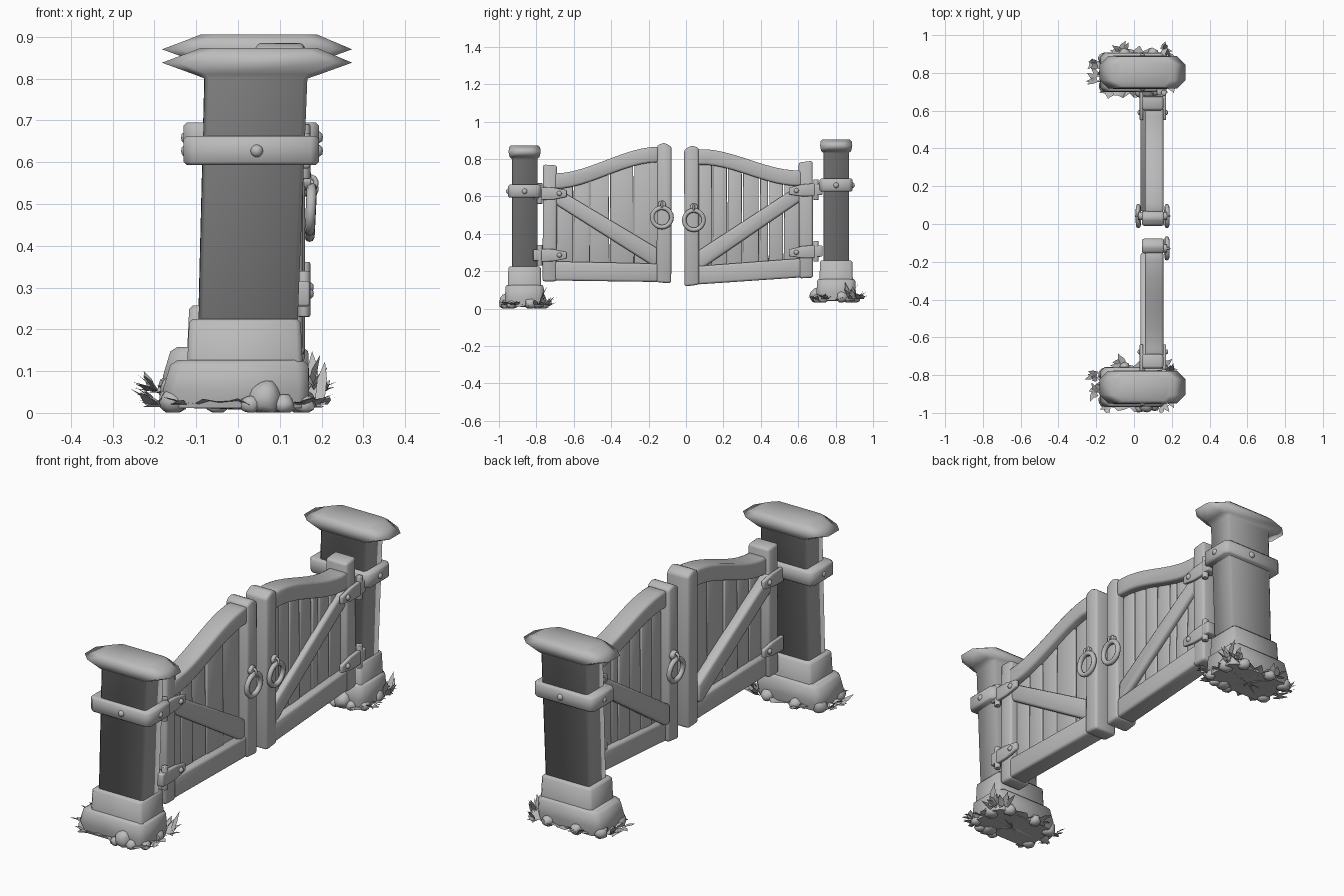
import bpy, bmesh, math, random
from mathutils import Vector, Matrix

if "Cube" in bpy.data.objects:
    bpy.data.objects.remove(bpy.data.objects["Cube"])
random.seed(7)

stone = bpy.data.materials.new("plain grey")
stone.use_nodes = True
GREY = (0.5, 0.5, 0.5, 1)
stone.diffuse_color = GREY
stone.node_tree.nodes["Principled BSDF"].inputs["Base Color"].default_value = GREY


def finish(name, bm, bevel=0, angle=50, sheet=False):
    bmesh.ops.recalc_face_normals(bm, faces=bm.faces)
    if sheet:
        # open sheets face upward
        bmesh.ops.reverse_faces(bm, faces=[f for f in bm.faces if f.normal.z < 0])
    me = bpy.data.meshes.new(name)
    bm.to_mesh(me)
    bm.free()
    me.materials.append(stone)
    ob = bpy.data.objects.new(name, me)
    bpy.context.collection.objects.link(ob)
    bpy.ops.object.select_all(action='DESELECT')
    ob.select_set(True)
    bpy.context.view_layer.objects.active = ob
    if bevel:
        mod = ob.modifiers.new("Bevel", 'BEVEL')
        mod.width, mod.segments, mod.limit_method = bevel, 2, 'ANGLE'
        bpy.ops.object.modifier_apply(modifier="Bevel")
    if angle >= 180:
        bpy.ops.object.shade_smooth()
    else:
        bpy.ops.object.shade_smooth_by_angle(angle=math.radians(angle))


def plate(name, outline, x0, x1, bevel):
    """Outline in (y, z), given thickness along x."""
    bm = bmesh.new()
    a = [bm.verts.new((x0, y, z)) for y, z in outline]
    b = [bm.verts.new((x1, y, z)) for y, z in outline]
    bm.faces.new(a)
    bm.faces.new(b)
    for i in range(len(a)):
        j = (i + 1) % len(a)
        bm.faces.new((a[i], a[j], b[j], b[i]))
    finish(name, bm, bevel)


def loft(name, rings, cy, dz, angle=50):
    """Stacked rectangles with cut corners: (z, x0, x1, half depth, corner)."""
    bm = bmesh.new()
    loops = []
    for z, x0, x1, h, c in rings:
        pts = [(x0 + c, -h), (x1 - c, -h), (x1, c - h), (x1, h - c),
               (x1 - c, h), (x0 + c, h), (x0, h - c), (x0, c - h)]
        loops.append([bm.verts.new((x, cy + y, z + dz)) for x, y in pts])
    for lo, hi in zip(loops, loops[1:]):
        for i in range(8):
            j = (i + 1) % 8
            bm.faces.new((lo[i], lo[j], hi[j], hi[i]))
    bm.faces.new(loops[0])
    bm.faces.new(loops[-1])
    finish(name, bm, 0, angle)


def bolt(name, pos, r=0.015):
    bm = bmesh.new()
    bmesh.ops.create_icosphere(bm, subdivisions=2, radius=r, matrix=Matrix.Translation(pos))
    finish(name, bm)


def ring(name, pos, big, small, turn):
    """Torus swept around a centre."""
    bm = bmesh.new()
    n, m = 20, 8
    grid = []
    for i in range(n):
        a = i * math.tau / n
        row = []
        for k in range(m):
            b = k * math.tau / m
            r = big + small * math.cos(b)
            p = Vector((small * math.sin(b), r * math.cos(a), r * math.sin(a)))
            row.append(bm.verts.new(turn @ p + Vector(pos)))
        grid.append(row)
    for i in range(n):
        for k in range(m):
            i2, k2 = (i + 1) % n, (k + 1) % m
            bm.faces.new((grid[i][k], grid[i2][k], grid[i2][k2], grid[i][k2]))
    finish(name, bm)


def rod(name, pos, r, length, turn=Matrix()):
    bm = bmesh.new()
    bmesh.ops.create_cone(bm, cap_ends=True, segments=12, radius1=r, radius2=r,
                          depth=length, matrix=Matrix.Translation(pos) @ turn)
    finish(name, bm, 0.003)


def post(tag, cy, dz):
    # shaft and cap are one softly shaded piece
    loft(tag + "_post_and_cap", [
        (0.2, -0.095, 0.142, 0.068, 0.01), (0.8, -0.08, 0.166, 0.068, 0.01),
        (0.81, -0.105, 0.195, 0.08, 0.03), (0.838, -0.182, 0.273, 0.086, 0.045),
        (0.862, -0.118, 0.216, 0.083, 0.04), (0.873, -0.09, 0.19, 0.072, 0.03)], cy, dz, 180)
    loft(tag + "_upper_footing", [
        (0.11, -0.122, 0.155, 0.089, 0.012), (0.216, -0.117, 0.15, 0.087, 0.012),
        (0.225, -0.108, 0.142, 0.079, 0.012)], cy, dz)
    loft(tag + "_lower_footing", [
        (0.012, -0.165, 0.17, 0.1, 0.03), (0.055, -0.18, 0.17, 0.105, 0.025),
        (0.115, -0.162, 0.168, 0.102, 0.025), (0.126, -0.145, 0.155, 0.095, 0.025)], cy, dz)
    loft(tag + "_band", [
        (0.593, -0.122, 0.186, 0.08, 0.015), (0.601, -0.13, 0.194, 0.088, 0.02),
        (0.655, -0.13, 0.194, 0.088, 0.02), (0.663, -0.122, 0.186, 0.08, 0.015)], cy, dz)
    for i, (x, y) in enumerate([(-0.121, 0), (0.188, 0), (0.045, -0.084), (0.045, 0.084)]):
        bolt(f"{tag}_band_bolt_{i}", (x, cy + y, dz + 0.627), 0.016)
    debris(tag, cy, dz)


def debris(tag, cy, dz):
    # ragged ground patch, a single dished sheet
    bm = bmesh.new()
    n = 48
    mid = bm.verts.new((0, cy, dz + 0.008))
    rim = []
    for i in range(n):
        a = i * math.tau / n
        k = random.uniform(0.85, 1.15)
        rim.append(bm.verts.new((0.2 * k * math.cos(a), cy + 0.125 * k * math.sin(a),
                                 dz + random.uniform(0.012, 0.035))))
    for i in range(n):
        bm.faces.new((rim[i], rim[(i + 1) % n], mid))
    finish(tag + "_ground_patch", bm, sheet=True)
    # stones around the foot, flattened where they touch the ground
    bm = bmesh.new()
    spots = [(0.065, -0.095, 0.045), (0.03, -0.11, 0.024), (0.11, -0.1, 0.026),
             (-0.155, -0.07, 0.035), (-0.155, 0.07, 0.035), (0.15, 0.03, 0.035),
             (0.16, -0.07, 0.025), (-0.05, 0.1, 0.03), (0.1, 0.1, 0.03)]
    for x, y, r in spots:
        c = Vector((x, cy + y, dz + r * 0.8))
        m = Matrix.Translation(c) @ Matrix.Rotation(x * 40, 4, 'Z')
        made = bmesh.ops.create_icosphere(bm, subdivisions=2, radius=r, matrix=m)
        for v in made["verts"]:
            v.co = c + (v.co - c) * random.uniform(0.85, 1.1)
            v.co.z = max(v.co.z, dz + 0.001)
    finish(tag + "_stones", bm)
    # tufts of broad low leaves and one taller tuft
    bm = bmesh.new()
    tufts = [(-0.2, 0.05, 0.05), (-0.2, -0.03, 0.03), (-0.07, 0.12, 0.04), (0.18, 0.08, 0.11),
             (0.15, 0.12, 0.06), (0.19, -0.06, 0.03), (-0.13, -0.1, 0.02), (0.14, -0.1, 0.02)]
    for x, y, tall in tufts:
        for _ in range(6):
            a = math.atan2(y, x) + random.uniform(-1.3, 1.3)
            out, side = Vector((math.cos(a), math.sin(a), 0)), Vector((-math.sin(a), math.cos(a), 0))
            base = Vector((x, cy + y, dz + 0.02)) + side * random.uniform(-0.02, 0.02)
            h, reach, w = tall * random.uniform(0.15, 1), random.uniform(0.025, 0.06), 0.012
            knee = base + out * reach * 0.5 + Vector((0, 0, h * 0.6))
            tip = base + out * reach + Vector((0, 0, h))
            tip.y = max(-1, min(1, tip.y))
            p, q, r, s, t = [bm.verts.new(c) for c in (
                base - side * w, base + side * w, knee + side * w, knee - side * w, tip)]
            bm.faces.new((p, q, r, s))
            bm.faces.new((s, r, t))
    finish(tag + "_grass", bm, angle=30, sheet=True)


def leaf(tag, y0, s, lift, shear, rings, edges):
    # u runs from the hinge edge to the meeting edge
    def at(u, z):
        return (y0 + s * u, z + lift + shear * u / 0.69)

    def part(name, pts, x0, x1, bevel=0.012):
        plate(f"{tag}_{name}", [at(*p) for p in pts], x0, x1, bevel)

    def rail_height(t):
        return 0.682 + 0.143 * (t * t * (3 - 2 * t))

    part("hinge_stile", [(0, .145), (.075, .145), (.078, .765), (.003, .77)], 0.042, 0.155)
    part("meeting_stile", [(.61, .14), (.688, .135), (.69, .865), (.65, .887), (.612, .872)], 0.042, 0.16)
    part("bottom_rail", [(.06, .15), (.62, .142), (.62, .24), (.06, .252)], 0.058, 0.153)
    # swept top rail
    n = 12
    curve = [(0.06 + 0.56 * i / n, rail_height(i / n)) for i in range(n + 1)]
    part("top_rail", [(u, z - 0.043) for u, z in curve] + [(u, z + 0.04) for u, z in reversed(curve)],
         0.058, 0.155)
    # upright planks tucked under the top rail
    for i, (a, b) in enumerate(zip(edges, edges[1:])):
        g = random.uniform(0.002, 0.008)
        x = random.uniform(-0.005, 0.005)
        top_a, top_b = [rail_height((u - 0.06) / 0.56) - 0.03 for u in (a, b)]
        part(f"plank_{i}", [(a, .22), (b - .002, .22), (b - g, top_b), (a + .002, top_a)],
             0.083 + x, 0.118 + x, 0.005)
    # diagonal braces on both faces
    brace = [(.065, .56), (.59, .228), (.615, .238), (.615, .322), (.065, .65)]
    part("outer_brace", brace, 0.112, 0.147)
    part("inner_brace", brace, 0.035, 0.088)
    # strap hinges
    for k, z in enumerate((.285, .615)):
        for side, x, bolt_x in (("outer", 0.152, 0.168), ("inner", 0.03, 0.032)):
            part(f"{side}_strap_{k}", [(-.02, z - .035), (.06, z - .032), (.13, z - .018),
                                       (.13, z + .018), (.06, z + .032), (-.02, z + .035)], x, x + 0.018, 0.005)
            y, zz = at(.09, z)
            bolt(f"{tag}_{side}_strap_bolt_{k}", (bolt_x, y, zz), 0.014)
        y, zz = at(-.015, z)
        rod(f"{tag}_hinge_pin_{k}", (0.158, y, zz), 0.015, 0.11)
        part(f"hinge_bracket_{k}", [(-.05, z - .03), (-.005, z - .03), (-.005, z + .03), (-.05, z + .03)],
             0.12, 0.172, 0.006)
    # pull rings
    y, z = at(.638, .555)
    for d in rings:
        x = 0.152 if d > 0 else 0.045
        rod(f"{tag}_ring_stud_{d}", (x + d * 0.008, y, z), 0.022, 0.03, Matrix.Rotation(math.pi / 2, 4, 'Y'))
        ring(f"{tag}_ring_eye_{d}", (x + d * 0.02, y, z - 0.005), 0.015, 0.006, Matrix.Rotation(math.pi / 2, 3, 'Z'))
        ring(f"{tag}_pull_ring_{d}", (x + d * 0.022, y, z - 0.068), 0.052, 0.012, Matrix.Rotation(d * 0.05, 3, 'Y'))


post("near", -0.863, 0)
post("far", 0.803, 0.032)
leaf("near_gate", -0.767, 1, 0, 0, (1,), (.07, .165, .255, .36, .49, .62))
leaf("far_gate", 0.68, -1, 0.02, -0.037, (1, -1), (.07, .16, .24, .29, .38, .46, .54, .62))
